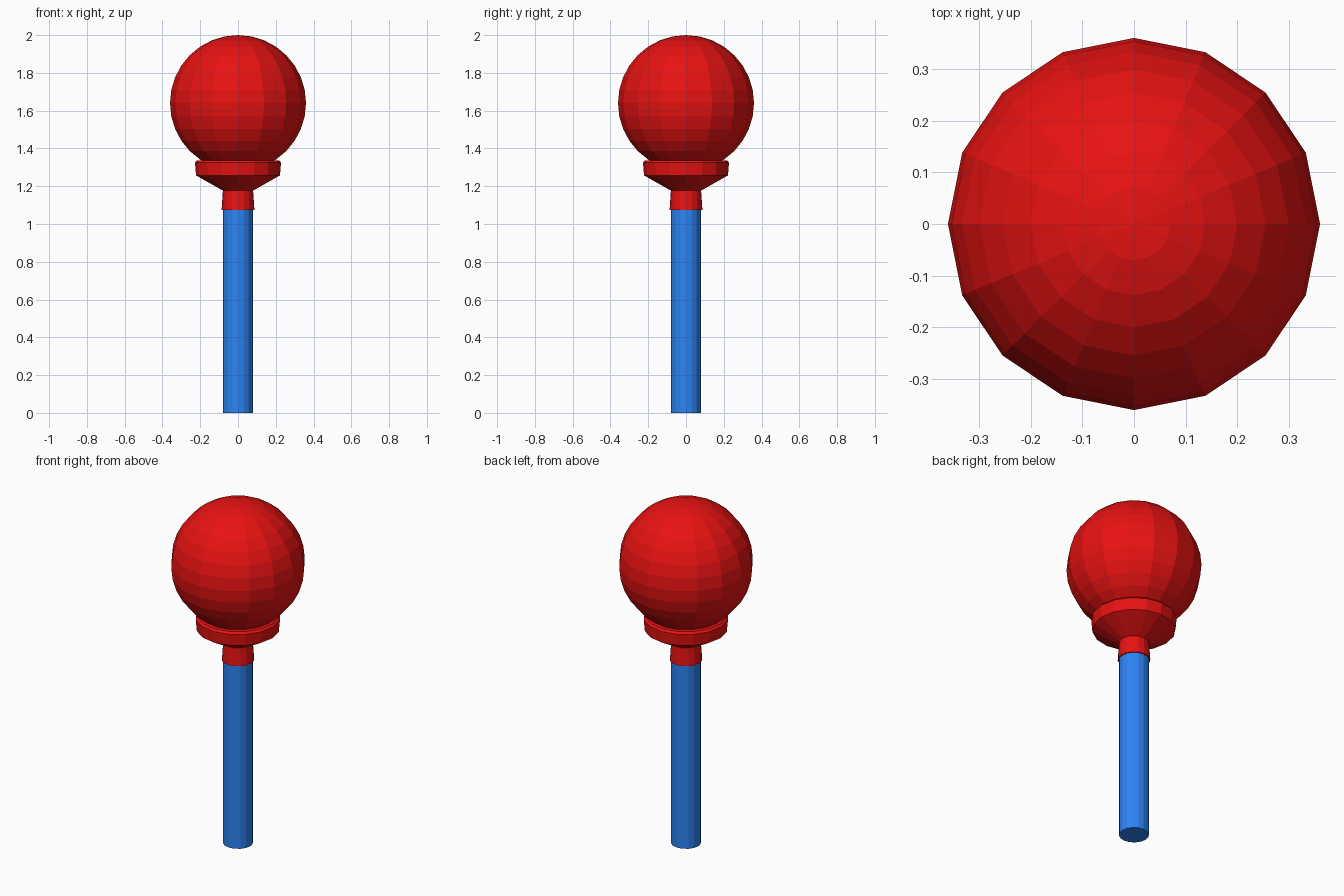
import bpy
import bmesh
from math import cos, sin, pi

if "Cube" in bpy.data.objects:
    bpy.data.objects.remove(bpy.data.objects["Cube"])

SIDES = 16


def make_material(name, color):
    mat = bpy.data.materials.new(name)
    mat.diffuse_color = color
    mat.use_nodes = True
    mat.node_tree.nodes["Principled BSDF"].inputs["Base Color"].default_value = mat.diffuse_color
    return mat


red = make_material("red", (0.8, 0.006, 0.006, 1))
blue = make_material("blue", (0.025, 0.23, 0.9, 1))


def lathe(name, profile, mat):
    """Revolve (radius, z) points around z; zero radius closes to a pole."""
    bm = bmesh.new()
    rings = []
    for r, z in profile:
        if r == 0:
            rings.append([bm.verts.new((0, 0, z))] * SIDES)
        else:
            rings.append([bm.verts.new((r * cos(2 * pi * i / SIDES),
                                        r * sin(2 * pi * i / SIDES), z))
                          for i in range(SIDES)])
    for a, b in zip(rings, rings[1:]):
        for i in range(SIDES):
            j = (i + 1) % SIDES
            bm.faces.new(list(dict.fromkeys((a[i], a[j], b[j], b[i]))))
    bmesh.ops.recalc_face_normals(bm, faces=bm.faces)
    mesh = bpy.data.meshes.new(name)
    bm.to_mesh(mesh)
    bm.free()
    mesh.materials.append(mat)
    obj = bpy.data.objects.new(name, mesh)
    bpy.context.collection.objects.link(obj)
    return obj


# Straight handle, running up inside the sleeve
lathe("handle", [(0, 0), (0.08, 0), (0.08, 1.18), (0, 1.18)], blue)

# Sleeve, flared cup and rim that hold the ball
lathe("collar", [(0, 1.076), (0.087, 1.074), (0.08, 1.177), (0.222, 1.257),
                 (0.228, 1.325), (0.217, 1.337), (0.18, 1.337), (0, 1.30)], red)

# Ball on top
R, CENTRE = 0.36, 1.64
ball = [(R * sin(pi * k / 16), CENTRE - R * cos(pi * k / 16)) for k in range(1, 16)]
lathe("ball", [(0, CENTRE - R)] + ball + [(0, CENTRE + R)], red)
